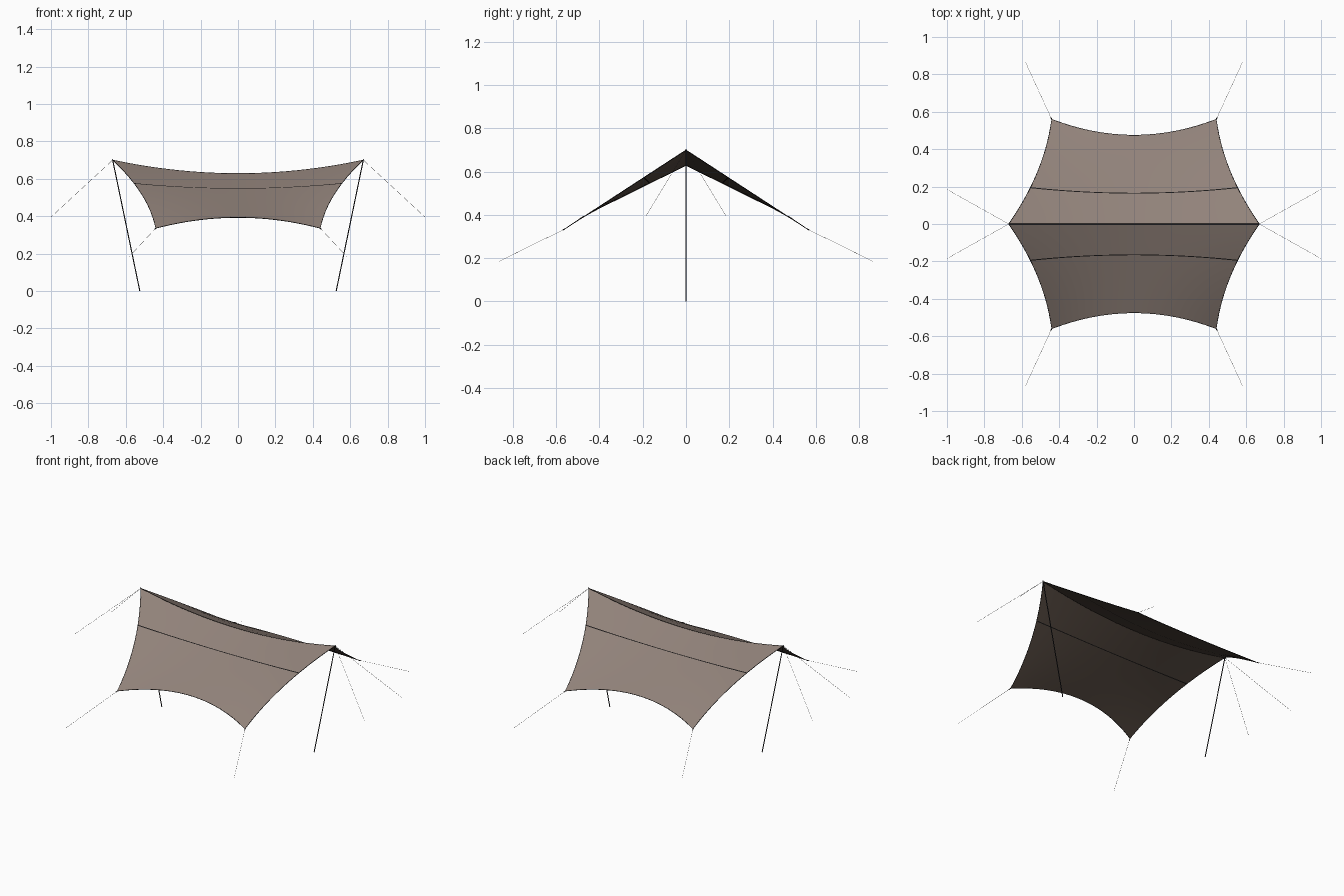
import bpy, bmesh
from mathutils import Vector

if "Cube" in bpy.data.objects:
    bpy.data.objects.remove(bpy.data.objects["Cube"])


def material(name, rgb):
    m = bpy.data.materials.new(name)
    m.diffuse_color = (*rgb, 1)
    m.use_nodes = True
    m.node_tree.nodes["Principled BSDF"].inputs["Base Color"].default_value = m.diffuse_color
    return m


CLOTH = material("taupe cloth", (0.285, 0.225, 0.195))
LINING = material("dark brown lining", (0.105, 0.077, 0.060))
TRIM = material("black trim", (0.010, 0.009, 0.009))
METAL = material("dark pole metal", (0.015, 0.015, 0.018))
ROPE = material("grey rope", (0.07, 0.07, 0.07))


def canopy_point(u, v):
    """u runs along the ridge, v from one eave (-1) over the ridge (0) to the other (1)."""
    a = abs(v)
    x = u * (0.67 - 0.23 * a - 0.16 * a * (1 - a))
    y = v * (0.475 + 0.085 * u * u)
    ridge, eave = 0.628 + 0.072 * u * u, 0.393 - 0.058 * u * u
    return Vector((x, y, ridge + (eave - ridge) * a))


def steps(a, b, n):
    return [a + (b - a) * i / n for i in range(n + 1)]


def sheet(name, us, vs, lift, mat):
    """Patch of the canopy, lifted above it or hung below it, facing that way."""
    bm = bmesh.new()
    rows = [[bm.verts.new(canopy_point(u, v) + Vector((0, 0, lift))) for u in us] for v in vs]
    for r0, r1 in zip(rows, rows[1:]):
        for i in range(len(us) - 1):
            quad = (r0[i], r0[i + 1], r1[i + 1], r1[i])
            bm.faces.new(quad if lift > 0 else quad[::-1])
    mesh = bpy.data.meshes.new(name)
    bm.to_mesh(mesh)
    bm.free()
    mesh.materials.append(mat)
    ob = bpy.data.objects.new(name, mesh)
    bpy.context.collection.objects.link(ob)
    bpy.ops.object.select_all(action='DESELECT')
    ob.select_set(True)
    bpy.context.view_layer.objects.active = ob
    bpy.ops.object.shade_smooth_by_angle(angle=0.5)
    return ob


def tube(name, points, radius, mat, cyclic=False, res=1):
    """Round cord or rod along a list of points."""
    cu = bpy.data.curves.new(name, 'CURVE')
    cu.dimensions = '3D'
    cu.bevel_depth = radius
    cu.bevel_resolution = res
    cu.use_fill_caps = True
    sp = cu.splines.new('POLY')
    sp.points.add(len(points) - 1)
    for p, co in zip(sp.points, points):
        p.co = (*co, 1)
    sp.use_cyclic_u = cyclic
    cu.materials.append(mat)
    ob = bpy.data.objects.new(name, cu)
    bpy.context.collection.objects.link(ob)
    return ob


# Cloth canopy with its darker underside
U = steps(-1, 1, 32)
V = steps(-1, 1, 24)
sheet("canopy_top", U, V, 0.0008, CLOTH)
sheet("canopy_underside", U, V, -0.0008, LINING)

# Sewn seams across each slope, above and below
for side, label in ((-1, "front"), (1, "back")):
    band = [side * 0.347 - 0.0045, side * 0.347 + 0.0045]
    sheet(label + "_seam_top", U, band, 0.0018, TRIM)
    sheet(label + "_seam_underside", U, band, -0.0018, TRIM)

# Bound hem around the edge, and the ridge seam
hem = [canopy_point(u, -1) for u in U[:-1]]
hem += [canopy_point(1, v) for v in V[:-1]]
hem += [canopy_point(u, 1) for u in U[:0:-1]]
hem += [canopy_point(-1, v) for v in V[:0:-1]]
tube("hem", hem, 0.0017, TRIM, cyclic=True)
tube("ridge_seam", [canopy_point(u, 0) for u in U], 0.0017, TRIM)

for sx, xn in ((-1, "left"), (1, "right")):
    # Leaning support pole with its tip through the ridge end
    peak = Vector((sx * 0.67, 0, 0.70))
    foot = Vector((sx * 0.525, 0, 0))
    tube(xn + "_pole", [foot, peak + (peak - foot) * 0.006], 0.0028, METAL, res=2)
    for sy, yn in ((-1, "front"), (1, "back")):
        tag = f"{xn}_{yn}"
        # Ridge guy line
        tube(tag + "_ridge_line", [peak, (sx * 1.0, sy * 0.185, 0.395)], 0.0006, ROPE)
        # Corner guy line with a short webbing tab
        corner = canopy_point(sx, sy)
        end = Vector((sx * 0.58, sy * 0.865, 0.185))
        tube(tag + "_corner_line", [corner, end], 0.0006, ROPE)
        tube(tag + "_corner_tab", [corner, corner.lerp(end, 0.03)], 0.0025, TRIM)
